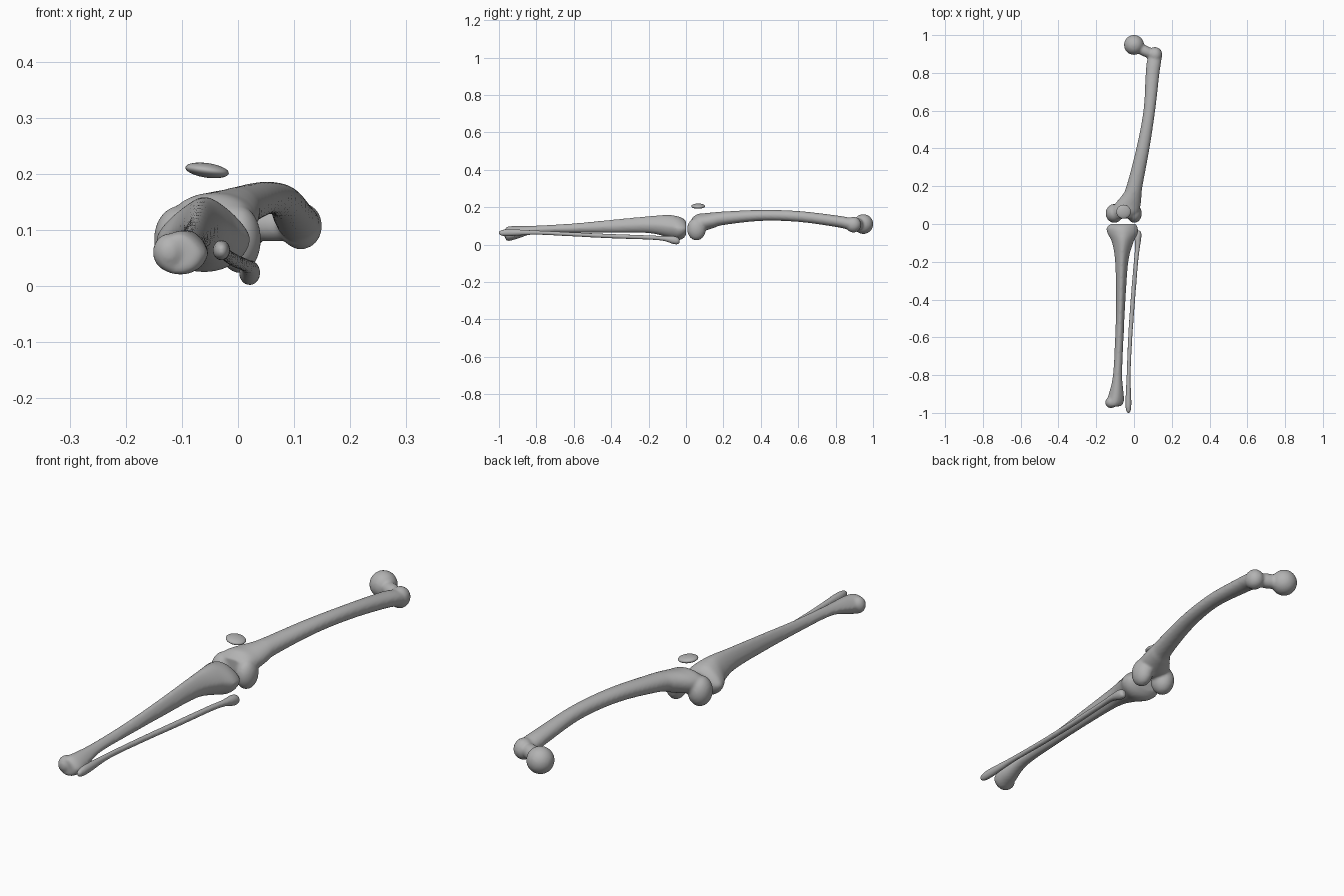
import bpy, bmesh, math
from mathutils import Matrix, Vector

cube = bpy.data.objects.get("Cube")
if cube:
    bpy.data.objects.remove(cube, do_unlink=True)

bone_grey = bpy.data.materials.new("bone_grey")
bone_grey.use_nodes = True
GREY = (0.45, 0.45, 0.45, 1)
bone_grey.diffuse_color = GREY
bone_grey.node_tree.nodes["Principled BSDF"].inputs["Base Color"].default_value = GREY


def spline(a, b, c, d, t):
    """Catmull-Rom blend between b and c."""
    return [q + t / 2 * (r - p + t * (2 * p - 5 * q + 4 * r - s + t * (3 * (q - r) + s - p)))
            for p, q, r, s in zip(a, b, c, d)]


def shaft(bm, stations, ridge=0, sides=32, steps=6):
    """Loft along y. Station: y, left x, right x, low z, high z; ridge narrows the top."""
    padded = [stations[0], *stations, stations[-1]]
    sections = [spline(*padded[i:i + 4], k / steps)
                for i in range(len(stations) - 1) for k in range(steps)]
    sections.append(stations[-1])
    rings = []
    for y, x0, x1, z0, z1 in sections:
        ring = []
        for k in range(sides):
            a = math.tau * k / sides
            width = 1 - ridge * max(0, math.sin(a))
            ring.append(bm.verts.new(((x0 + x1) / 2 + (x1 - x0) / 2 * math.cos(a) * width, y,
                                      (z0 + z1) / 2 + (z1 - z0) / 2 * math.sin(a))))
        rings.append(ring)
    for r, s in zip(rings, rings[1:]):
        for k in range(sides):
            n = (k + 1) % sides
            bm.faces.new((r[k], r[n], s[n], s[k]))
    bm.faces.new(rings[0])
    bm.faces.new(rings[-1])


def knob(bm, centre, radii, turn=0, axis="Z"):
    """Ellipsoid swelling, turned in degrees."""
    m = (Matrix.Translation(centre) @ Matrix.Rotation(math.radians(turn), 4, axis)
         @ Matrix.Diagonal((*radii, 1)))
    bmesh.ops.create_uvsphere(bm, u_segments=32, v_segments=20, radius=1, matrix=m)


def finish(bm, name, voxel=0, smooth=0):
    """Turn the parts into one object, fused and softened if a voxel size is given."""
    bmesh.ops.recalc_face_normals(bm, faces=bm.faces)
    mesh = bpy.data.meshes.new(name)
    bm.to_mesh(mesh)
    bm.free()
    mesh.materials.append(bone_grey)
    obj = bpy.data.objects.new(name, mesh)
    bpy.context.collection.objects.link(obj)
    if voxel:
        fuse = obj.modifiers.new("fuse", "REMESH")
        fuse.mode = "VOXEL"
        fuse.voxel_size = voxel
        fuse.use_smooth_shade = True
        soften = obj.modifiers.new("soften", "SMOOTH")
        soften.factor = 0.5
        soften.iterations = smooth
    mesh.polygons.foreach_set("use_smooth", [True] * len(mesh.polygons))
    return obj


# Thigh bone: bowed shaft, two condyles, neck, ball and outer knob
bm = bmesh.new()
shaft(bm, [(.03, -.11, .01, .09, .14),
           (.06, -.12, .025, .075, .163),
           (.1, -.105, .035, .075, .168),
           (.15, -.065, .04, .09, .173),
           (.2, -.04, .045, .105, .177),
           (.4, .012, .082, .127, .186),
           (.6, .05, .112, .122, .18),
           (.8, .062, .135, .095, .157),
           (.87, .07, .145, .08, .145),
           (.91, .085, .14, .08, .135)])
for x, width in ((-.104, .046), (.002, .039)):
    knob(bm, (x, .056, .083), (width, .05, .06))
knob(bm, (.112, .895, .107), (.038, .042, .042))
knob(bm, (.06, .915, .11), (.075, .029, .031), -25)
knob(bm, (0, .948, .11), (.053, .053, .053))
finish(bm, "thigh_bone", .006, 5)

# Shin bone: broad plateau at the knee, front ridge, flared ankle
bm = bmesh.new()
shaft(bm, [(0, -.125, .01, .05, .125),
           (-.02, -.145, .02, .03, .143),
           (-.05, -.14, .02, .025, .153),
           (-.1, -.116, -.004, .04, .159),
           (-.2, -.1, -.03, .062, .152),
           (-.4, -.095, -.045, .064, .133),
           (-.6, -.1, -.055, .064, .114),
           (-.8, -.112, -.062, .06, .102),
           (-.9, -.134, -.054, .032, .1),
           (-.945, -.15, -.055, .02, .098),
           (-.965, -.145, -.07, .025, .09)], ridge=.3)
knob(bm, (-.122, -.945, .06), (.03, .03, .034))
finish(bm, "shin_bone", .006, 4)

# Calf bone: slender strut beside the shin
bm = bmesh.new()
shaft(bm, [(-.035, .015, .03, .008, .03),
           (-.045, .004, .038, .002, .04),
           (-.07, .002, .039, .004, .046),
           (-.12, .006, .032, .02, .046),
           (-.2, -.001, .022, .027, .05),
           (-.4, -.018, .006, .034, .057),
           (-.6, -.031, -.009, .044, .066),
           (-.8, -.039, -.018, .053, .076),
           (-.94, -.045, -.014, .046, .082),
           (-.985, -.042, -.017, .048, .078),
           (-1, -.034, -.024, .056, .07)])
finish(bm, "calf_bone", .004, 3)

# Kneecap: thin tilted disc floating above the joint
bm = bmesh.new()
knob(bm, (-.055, .065, .206), (.039, .037, .013), 8, "Y")
finish(bm, "kneecap")
